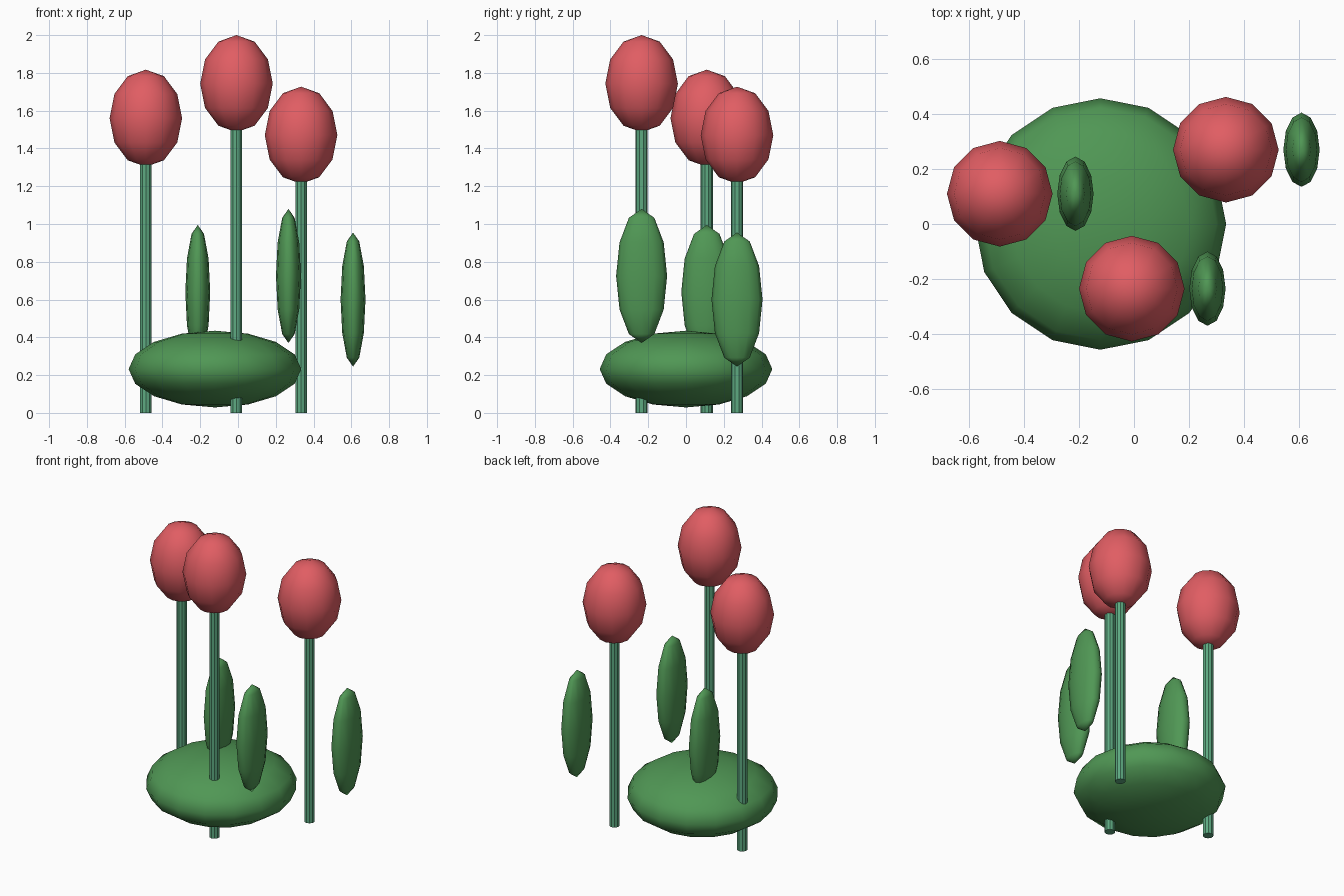
import bpy

cube = bpy.data.objects.get("Cube")
if cube:
    bpy.data.objects.remove(cube, do_unlink=True)


def make_material(name, rgb):
    mat = bpy.data.materials.new(name)
    mat.use_nodes = True
    color = (*rgb, 1.0)
    mat.diffuse_color = color
    mat.node_tree.nodes["Principled BSDF"].inputs["Base Color"].default_value = color
    return mat


petal_red = make_material("petal red", (0.75, 0.11, 0.125))
leaf_green = make_material("leaf green", (0.08, 0.31, 0.09))
stem_green = make_material("stem green", (0.11, 0.40, 0.22))


def finish(name, mat):
    obj = bpy.context.object
    obj.name = name
    obj.data.materials.append(mat)
    return obj


def ellipsoid(name, center, radii, segments, rings, mat):
    bpy.ops.mesh.primitive_uv_sphere_add(
        segments=segments, ring_count=rings, radius=1, location=center)
    obj = finish(name, mat)
    obj.scale = radii
    bpy.ops.object.transform_apply(location=False, rotation=False, scale=True)
    bpy.ops.object.shade_smooth()
    return obj


def stem(name, x, y, height):
    bpy.ops.mesh.primitive_cylinder_add(
        vertices=10, radius=0.032, depth=height, location=(x, y, height / 2))
    finish(name, stem_green)
    bpy.ops.object.shade_smooth_by_angle()


# Rounded bush at the base
ellipsoid("bush", (-0.122, 0, 0.232), (0.457, 0.457, 0.203), 16, 8, leaf_green)

# Three flowers: position, bloom centre height, leaf centre height
flowers = {
    "left_back": (0.334, 0.27, 1.47, 0.60),
    "center_front": (-0.008, -0.235, 1.743, 0.725),
    "right": (-0.488, 0.11, 1.56, 0.64),
}
for place, (x, y, bloom_z, leaf_z) in flowers.items():
    stem(place + "_stem", x, y, bloom_z - 0.1)
    ellipsoid(place + "_bloom", (x, y, bloom_z), (0.192, 0.192, 0.257), 12, 6, petal_red)
    ellipsoid(place + "_leaf", (x + 0.275, y, leaf_z), (0.066, 0.135, 0.355), 12, 6, leaf_green)
